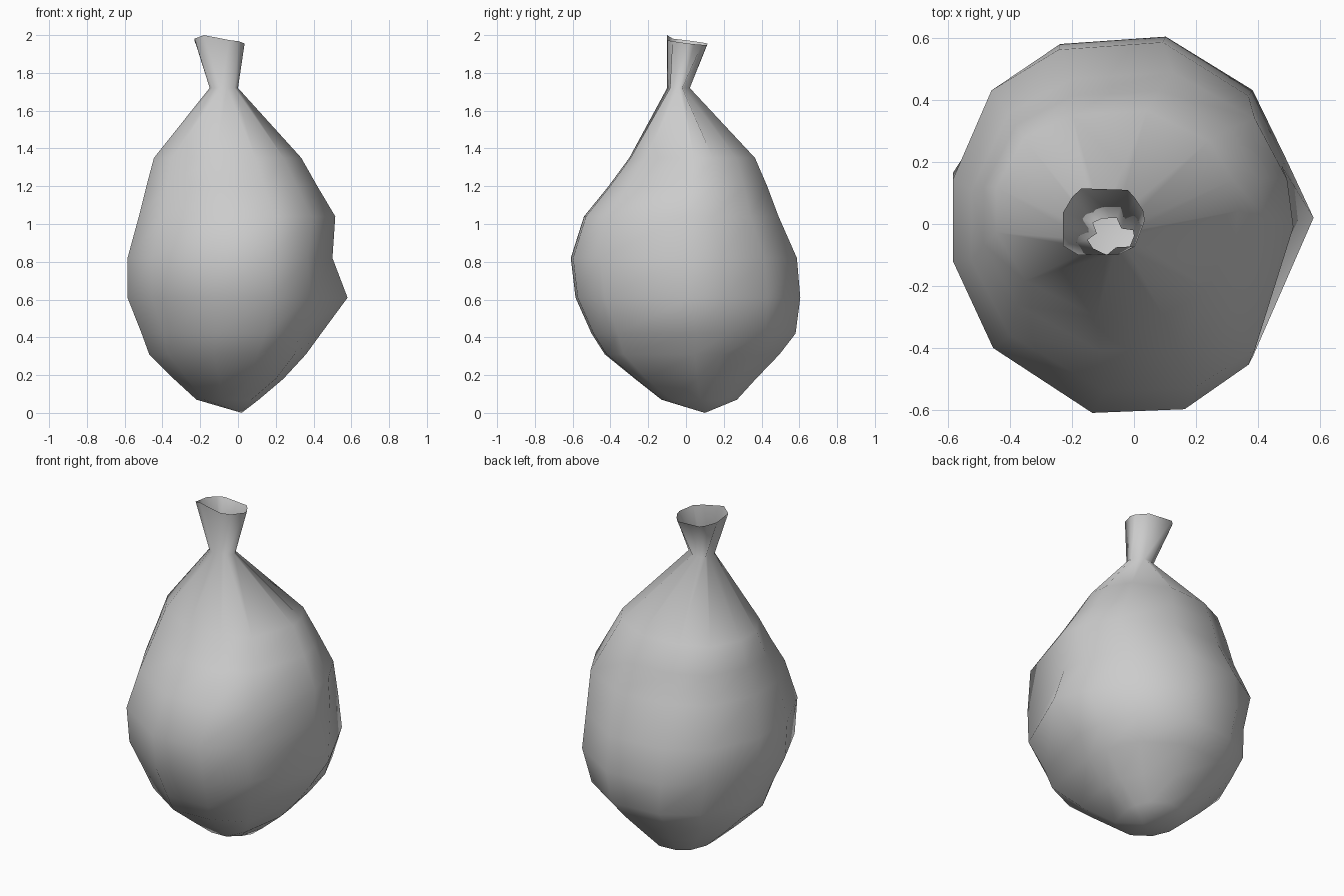
import bpy
import bmesh

cube = bpy.data.objects.get("Cube")
if cube:
    bpy.data.objects.remove(cube, do_unlink=True)

# Plain grey cloth
cloth = bpy.data.materials.new("grey cloth")
cloth.use_nodes = True
colour = (0.6, 0.6, 0.6, 1)
cloth.diffuse_color = colour
cloth.node_tree.nodes["Principled BSDF"].inputs["Base Color"].default_value = colour

# Uneven cross-section, counter-clockwise, filling a box from -1 to 1
SECTION = [(1, .03), (.96, .33), (.76, .71), (.25, 1), (-.37, .96), (-.77, .74),
           (-1, .26), (-1, -.18), (-.76, -.65), (-.17, -1), (.38, -.98), (.76, -.74)]

# Height, then the x and y limits of the sack at that height
RINGS = [(.07, -.22, .11, -.13, .27),
         (.18, -.34, .24, -.27, .37),
         (.31, -.47, .36, -.43, .495),
         (.42, -.51, .44, -.5, .58),
         (.61, -.585, .515, -.585, .605),
         (.82, -.585, .5, -.61, .587),
         (1.04, -.525, .515, -.54, .49),
         (1.2, -.485, .42, -.41, .43),
         (1.35, -.445, .335, -.3, .365),
         (1.72, -.15, 0, -.1, .02),
         (1.98, -.23, .035, -.1, .115)]


def add_ring(bm, z, x0, x1, y0, y1):
    cx, cy = (x0 + x1) / 2, (y0 + y1) / 2
    return [bm.verts.new((cx + u * (x1 - x0) / 2, cy + v * (y1 - y0) / 2, z))
            for u, v in SECTION]


bm = bmesh.new()
rings = [add_ring(bm, *ring) for ring in RINGS]
count = len(SECTION)


def move(ring, corner, x, y):
    vert = rings[ring][corner]
    vert.co = (x, y, vert.co.z)


# Pointed bulge on the left side, and uneven lumps low in the cloth
move(4, 0, .58, .02)
move(4, 5, -.42, .42)
move(2, 11, .3, -.33)
move(1, 11, .2, -.21)

# Folds in the tied neck
for v in rings[-2][2::4]:
    v.co.x += .4 * (-.075 - v.co.x)
    v.co.y += .4 * (-.04 - v.co.y)

# Slanting, angular lip of the open mouth
move(-1, 3, -.02, .11)
move(-1, 4, -.17, .115)
move(-1, 8, -.23, -.07)
move(-1, 9, -.18, -.1)
for v in rings[-1]:
    v.co.z = 1.965 - .06 * (v.co.x + .1) - .12 * v.co.y
rings[-1][9].co.z = 2

# Skin between the rings, and the pointed base
for low, high in zip(rings, rings[1:]):
    for i in range(count):
        j = (i + 1) % count
        bm.faces.new((low[i], low[j], high[j], high[i]))
base = bm.verts.new((.02, .1, 0))
for i in range(count):
    bm.faces.new((base, rings[0][(i + 1) % count], rings[0][i]))
for face in bm.faces:
    face.smooth = True

mesh = bpy.data.meshes.new("tied_sack")
bm.to_mesh(mesh)
bm.free()
mesh.materials.append(cloth)
sack = bpy.data.objects.new("tied_sack", mesh)
bpy.context.collection.objects.link(sack)
